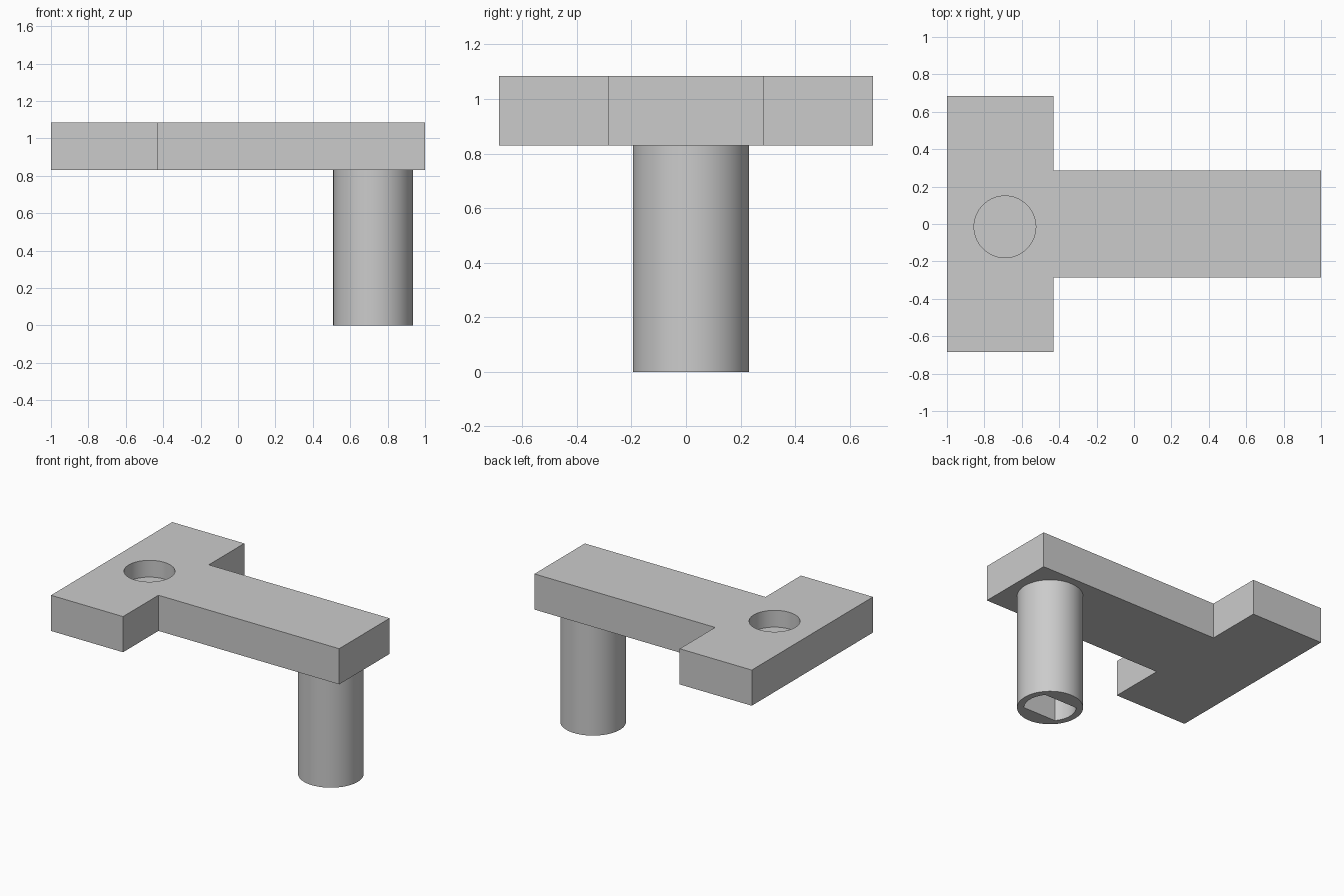
import bpy
import bmesh
import math

if "Cube" in bpy.data.objects:
    bpy.data.objects.remove(bpy.data.objects["Cube"], do_unlink=True)

grey = bpy.data.materials.new("plain grey")
grey.use_nodes = True
colour = (0.6, 0.6, 0.6, 1)
grey.diffuse_color = colour
grey.node_tree.nodes["Principled BSDF"].inputs["Base Color"].default_value = colour


def prism(name, outline, bottom, top):
    """Extrude a closed outline of (x, y) points between two heights."""
    bm = bmesh.new()
    base = bm.faces.new([bm.verts.new((x, y, bottom)) for x, y in outline])
    result = bmesh.ops.extrude_face_region(bm, geom=[base])
    moved = [v for v in result["geom"] if isinstance(v, bmesh.types.BMVert)]
    bmesh.ops.translate(bm, verts=moved, vec=(0, 0, top - bottom))
    bmesh.ops.recalc_face_normals(bm, faces=bm.faces)
    mesh = bpy.data.meshes.new(name)
    bm.to_mesh(mesh)
    bm.free()
    mesh.materials.append(grey)
    obj = bpy.data.objects.new(name, mesh)
    bpy.context.collection.objects.link(obj)
    return obj


def arc(cx, cy, radius, start, end, steps):
    angles = [start + (end - start) * i / steps for i in range(steps + 1)]
    return [(cx + radius * math.cos(a), cy + radius * math.sin(a)) for a in angles]


def circle(cx, cy, radius, sides=64):
    return arc(cx, cy, radius, 0, math.tau, sides)[:-1]


def cut(obj, cutter):
    """Subtract the cutter, then apply and remove it."""
    cutter.hide_render = True
    mod = obj.modifiers.new("cut", "BOOLEAN")
    mod.operation = "DIFFERENCE"
    mod.solver = "EXACT"
    mod.object = cutter
    bpy.context.view_layer.objects.active = obj
    bpy.ops.object.modifier_apply(modifier=mod.name)
    bpy.data.objects.remove(cutter, do_unlink=True)


PLATE_BOTTOM, PLATE_TOP = 0.83, 1.085

# T-shaped plate: half outline mirrored across the x axis
half = [(-1, 0.685), (-0.43, 0.685), (-0.43, 0.285), (1, 0.285)]
outline = half + [(x, -y) for x, y in reversed(half)]
plate = prism("t_plate", outline, PLATE_BOTTOM, PLATE_TOP)

# Blind round pocket in the head of the plate
cut(plate, prism("pocket_cutter", circle(-0.69, -0.015, 0.165),
                 PLATE_TOP - 0.12, PLATE_TOP + 0.1))

# Round post under the free end
px, py = 0.722, 0.018
post = prism("post", circle(px, py, 0.213), 0, PLATE_BOTTOM)

# Shaft socket in the post: a round hole with two flats
flat = math.asin(0.107 / 0.168)
socket = (arc(px, py, 0.168, -flat, flat, 16)
          + arc(px, py, 0.168, math.pi - flat, math.pi + flat, 16))
cut(post, prism("socket_cutter", socket, -0.1, 0.5))

# Smooth the round walls and keep the edges crisp
for obj in (plate, post):
    bpy.ops.object.select_all(action="DESELECT")
    obj.select_set(True)
    bpy.context.view_layer.objects.active = obj
    bpy.ops.object.shade_smooth_by_angle(angle=math.radians(30))
